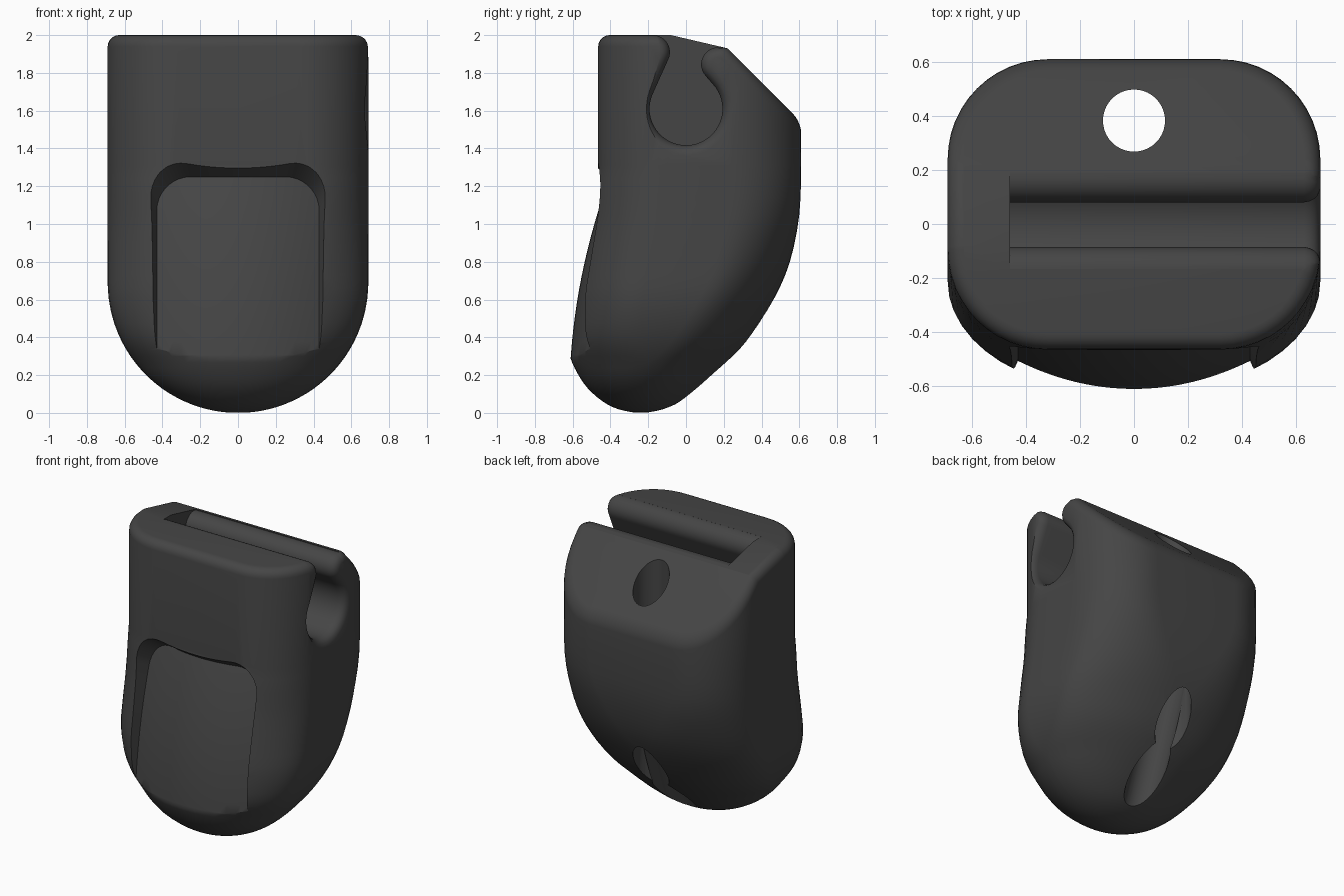
import bpy, bmesh, math
from mathutils import Vector

if "Cube" in bpy.data.objects:
    bpy.data.objects.remove(bpy.data.objects["Cube"])


def loft(name, rings, strip_caps=False):
    """Closed solid from a list of equal-length point rings."""
    bm = bmesh.new()
    rows = [[bm.verts.new(p) for p in r] for r in rings]
    n = len(rows[0])
    for a, b in zip(rows, rows[1:]):
        for i in range(n):
            j = (i + 1) % n
            bm.faces.new((a[i], a[j], b[j], b[i]))
    for r in (rows[0], rows[-1]):
        if strip_caps:
            for i in range(n // 2 - 1):
                bm.faces.new((r[i], r[i + 1], r[n - 2 - i], r[n - 1 - i]))
        else:
            bm.faces.new(r)
    bmesh.ops.recalc_face_normals(bm, faces=bm.faces)
    mesh = bpy.data.meshes.new(name)
    bm.to_mesh(mesh)
    bm.free()
    ob = bpy.data.objects.new(name, mesh)
    bpy.context.collection.objects.link(ob)
    return ob


def cut(target, cutter):
    cutter.hide_render = True
    bpy.context.view_layer.objects.active = target
    m = target.modifiers.new("cut", 'BOOLEAN')
    m.operation, m.solver, m.object = 'DIFFERENCE', 'EXACT', cutter
    bpy.ops.object.modifier_apply(modifier=m.name)
    bpy.data.objects.remove(cutter)


def arc(cx, cy, r, a0, a1, n):
    return [(cx + r * math.cos(math.radians(a0 + (a1 - a0) * i / n)),
             cy + r * math.sin(math.radians(a0 + (a1 - a0) * i / n))) for i in range(n + 1)]


# Body: sections with elliptical corners; rows are z, front y, back y
ROWS = [(.002, -.275, -.205), (.02, -.36, -.12), (.06, -.44, -.03), (.13, -.52, .065),
        (.21, -.575, .155), (.3, -.615, .25), (.42, -.64, .355), (.6, -.625, .465),
        (.8, -.575, .55), (1.05, -.505, .6), (1.31, -.465, .61)]


def section(z, yf, yb):
    w = .69 if z > .69 else math.sqrt(.69 ** 2 - (.69 - z) ** 2)
    k = min(1, max(0, (1.25 - z) / .8))
    k = k * k * (3 - 2 * k)
    rx = min(w * .98, .37 + .3 * k)
    ry = min((yb - yf) * .49, .37 + .03 * k)
    pts = []
    for q, (sx, sy) in enumerate([(1, 1), (-1, 1), (-1, -1), (1, -1)]):
        cx, cy = sx * (w - rx), (yb - ry if sy > 0 else yf + ry)
        for c, s in arc(0, 0, 1, 90 * q, 90 * q + 90, 12):
            pts.append((cx + rx * c, cy + ry * s, z))
    return pts


ext = [ROWS[0]] + ROWS + [ROWS[-1]]
rings = []
for i in range(1, len(ext) - 2):
    p0, p1, p2, p3 = (Vector(ext[i + d]) for d in (-1, 0, 1, 2))
    for t in (0, 1 / 3, 2 / 3):
        rings.append(section(*(.5 * (2 * p1 + (p2 - p0) * t + (2 * p0 - 5 * p1 + 4 * p2 - p3) * t * t
                                     + (3 * p1 - p0 - 3 * p2 + p3) * t ** 3))))
rings.append(section(*ROWS[-1]))
rings.append(section(2.1, -.465, .61))
body = loft("body", rings)

# Flat top, shallow slope and steep back slope, then a rounded rim
bm = bmesh.new()
bm.from_mesh(body.data)
for co, no in [((0, 0, 2), (0, 0, 1)), ((0, -.08, 2), (0, .07, .3)), ((0, .6, 1.55), (0, 1, 1))]:
    bmesh.ops.bisect_plane(bm, geom=bm.verts[:] + bm.edges[:] + bm.faces[:], dist=1e-5,
                           plane_co=co, plane_no=Vector(no).normalized(), clear_outer=True)
    bmesh.ops.holes_fill(bm, edges=[e for e in bm.edges if e.is_boundary], sides=0)
bmesh.ops.recalc_face_normals(bm, faces=bm.faces)
caps = {f for f in bm.faces if f.normal.z > .5 and f.calc_center_median().z > 1.4}
rim = [e for e in bm.edges if sum(f in caps for f in e.link_faces) == 1]
bmesh.ops.bevel(bm, geom=rim, offset=.06, segments=5, profile=.5, affect='EDGES', clamp_overlap=False)
bm.to_mesh(body.data)
bm.free()

# Keyhole slot along x, flared where it leaves the right side
key = [(-.168, 2.4)] + arc(-.175, 1.91, .09, 85, -26, 12) + arc(0, 1.61, .193, 154, 403.5, 32) \
    + arc(.17, 1.845, .09, 223.5, 77, 12) + [(.19, 2.4)]


def grown(d):
    out = []
    for i, p in enumerate(key):
        a, b = Vector(key[max(i - 1, 0)]), Vector(key[min(i + 1, len(key) - 1)])
        t = (b - a).normalized()
        out.append((p[0] + t.y * d, p[1] - t.x * d))
    return out


sgn = 1 if min(p[1] for p in grown(.05)) < min(p[1] for p in key) else -1
stations = [(-.46, 0), (.63, 0), (.65, .004), (.668, .013), (.681, .027), (.69, .05), (.75, .055)]
cut(body, loft("slot_cutter", [[(x, y, z) for y, z in grown(d * sgn)] for x, d in stations]))


# Front panel recess: convex floor with flared walls
def panel_row(z, cols=20):
    hw = .43 if z < 1.07 else .25 + math.sqrt(max(0, .18 ** 2 - (z - 1.07) ** 2))
    h = z - .3
    back, front = [], []
    for i in range(cols + 1):
        x = hw * (2 * i / cols - 1)
        y = -.61 + .0704 * h + .154 * h * h + .54 * x * x
        back.append((x, y, z))
        front.append((x * 1.12, y - .15, z + .11 * (z - .1) / 1.15))
    return back + front[::-1]


levels = [.1 + .97 * i / 14 for i in range(15)] + [1.07 + .18 * math.sin(math.radians(10 * i)) for i in range(1, 10)]
cut(body, loft("panel_cutter", [panel_row(z) for z in levels], strip_caps=True))

# Cord hole: straight down from the slope, with an angled exit underneath
for lo, hi in [((.383, .1), (.383, 2.3)), ((.02, -.1), (.345, .8))]:
    a, b = Vector((0, *lo)), Vector((0, *hi))
    d = (b - a).normalized()
    side = Vector((0, d.z, -d.y))
    ring = [Vector((c, 0, 0)) + side * s for c, s in arc(0, 0, .115, 0, 360, 40)[:-1]]
    cut(body, loft("hole_cutter", [[a + p for p in ring], [b + p for p in ring]]))

# Dark finish and smooth shading
mat = bpy.data.materials.new("dark_plastic")
mat.diffuse_color = (.06, .06, .06, 1)
mat.use_nodes = True
mat.node_tree.nodes["Principled BSDF"].inputs["Base Color"].default_value = mat.diffuse_color
body.data.materials.clear()
body.data.materials.append(mat)
bpy.ops.object.select_all(action='DESELECT')
body.select_set(True)
bpy.context.view_layer.objects.active = body
bpy.ops.object.shade_smooth_by_angle(angle=math.radians(30))
